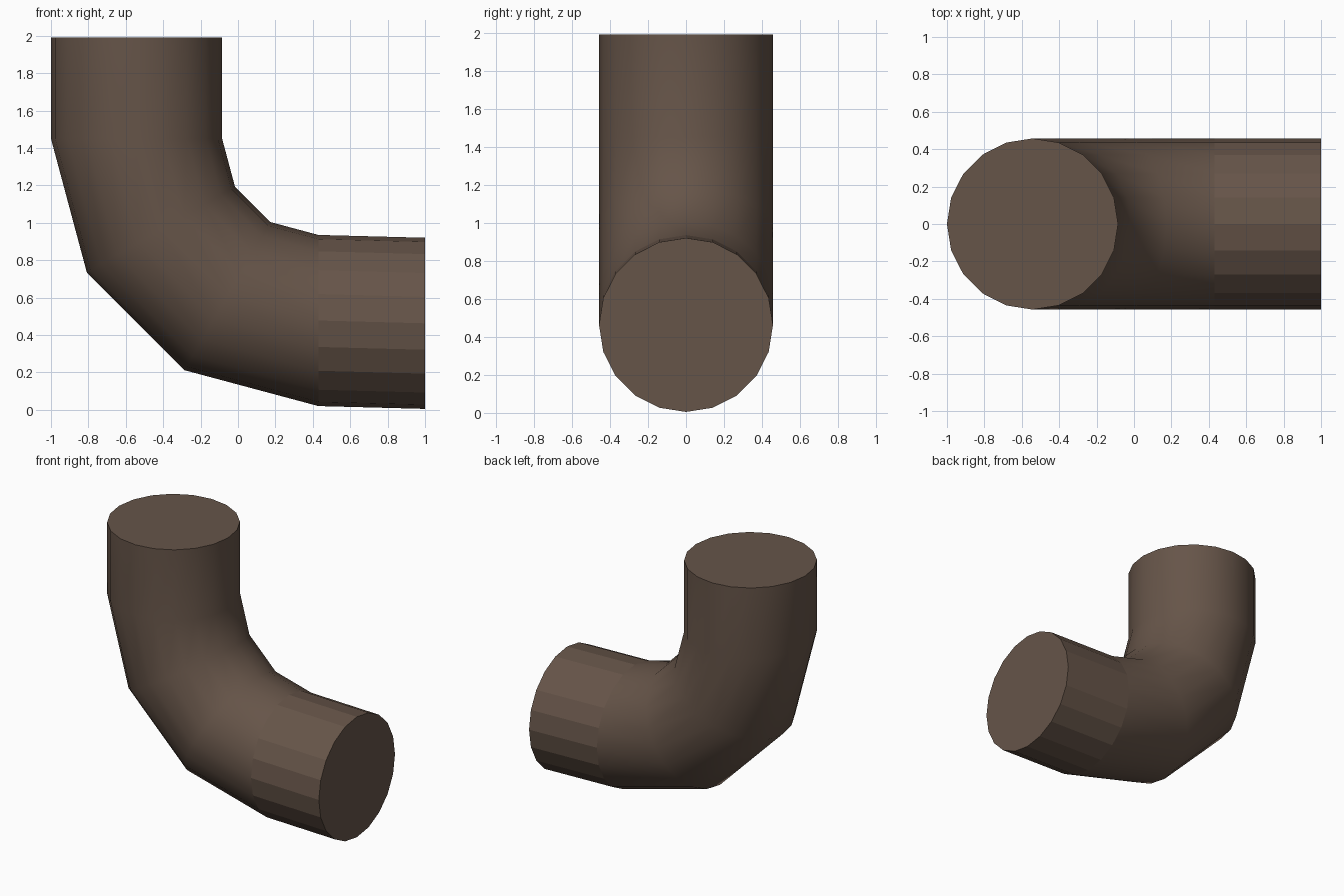
import bpy, bmesh, math

if "Cube" in bpy.data.objects:
    bpy.data.objects.remove(bpy.data.objects["Cube"])

SIDES, R = 20, 0.4575
BX, BZ, BEND = 0.43, 1.45, 0.9725   # bend centre and centreline radius

# Centreline stations: (x, z, bend angle)
stations = [(BX - BEND, 1.99, 0.0)]
for i in range(4):
    a = math.radians(30 * i)
    stations.append((BX - BEND * math.cos(a), BZ - BEND * math.sin(a), a))
stations.append((1.0, 0.4625, math.pi / 2))

bm = bmesh.new()


def add_ring(x, z, a):
    ring = []
    for k in range(SIDES):
        t = 2 * math.pi * k / SIDES
        out, y = R * math.cos(t), R * math.sin(t)
        ring.append(bm.verts.new((x - out * math.cos(a), y, z - out * math.sin(a))))
    return ring


rings = [add_ring(*s) for s in stations]

# Pipe walls: smooth through the bend, faceted on the outlet collar
for i in range(len(rings) - 1):
    p, q = rings[i], rings[i + 1]
    for k in range(SIDES):
        n = (k + 1) % SIDES
        face = bm.faces.new((p[k], p[n], q[n], q[k]))
        face.smooth = i < len(rings) - 2

# Flat end caps
bm.faces.new(rings[0])
bm.faces.new(rings[-1])
bmesh.ops.recalc_face_normals(bm, faces=bm.faces)
for e in bm.edges:
    if any(len(f.verts) > 4 for f in e.link_faces):
        e.smooth = False

mesh = bpy.data.meshes.new("pipe_elbow")
bm.to_mesh(mesh)
bm.free()
pipe = bpy.data.objects.new("pipe_elbow", mesh)
bpy.context.collection.objects.link(pipe)

# Brown finish
mat = bpy.data.materials.new("brown_pipe")
mat.diffuse_color = (0.133, 0.09, 0.066, 1)
mat.use_nodes = True
mat.node_tree.nodes["Principled BSDF"].inputs["Base Color"].default_value = mat.diffuse_color
mesh.materials.append(mat)
